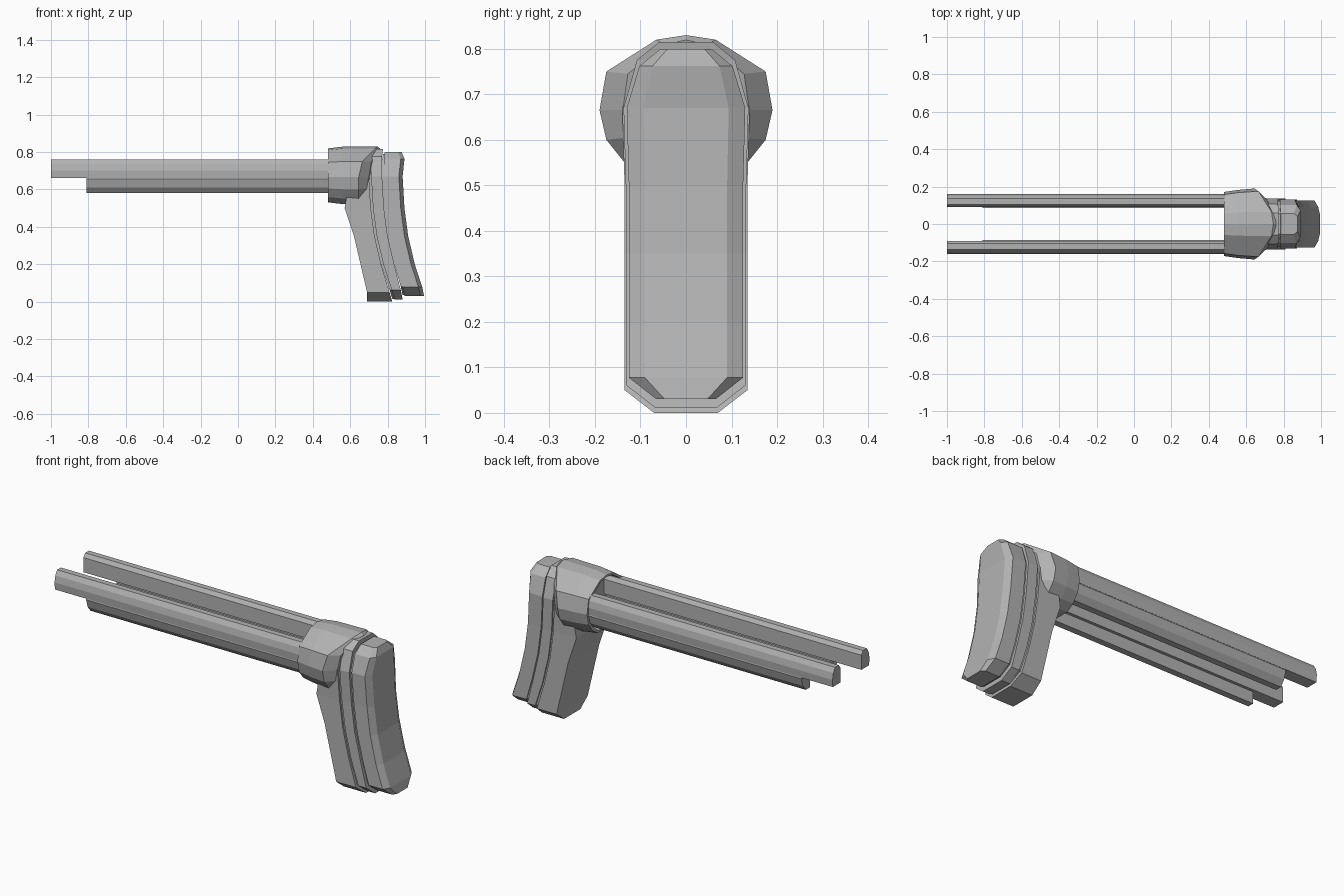
import bpy
import bmesh

default = bpy.data.objects.get("Cube")
if default:
    bpy.data.objects.remove(default)

grey = bpy.data.materials.new("mid_grey")
grey.use_nodes = True
grey.diffuse_color = (0.45, 0.45, 0.45, 1)
grey.node_tree.nodes["Principled BSDF"].inputs["Base Color"].default_value = (0.45, 0.45, 0.45, 1)


def loft(name, loops):
    """Skin a row of equal-sized closed loops and cap both ends."""
    bm = bmesh.new()
    rings = [[bm.verts.new(p) for p in loop] for loop in loops]
    n = len(rings[0])
    for a, b in zip(rings, rings[1:]):
        for i in range(n):
            j = (i + 1) % n
            bm.faces.new((a[i], a[j], b[j], b[i]))
    bm.faces.new(rings[0])
    bm.faces.new(rings[-1])
    bmesh.ops.recalc_face_normals(bm, faces=bm.faces)
    mesh = bpy.data.meshes.new(name)
    bm.to_mesh(mesh)
    bm.free()
    mesh.materials.append(grey)
    obj = bpy.data.objects.new(name, mesh)
    bpy.context.collection.objects.link(obj)
    return obj


# Curved butt: seam positions along x at each height
heights = (0.0, 0.05, 0.2, 0.35, 0.5, 0.67, 0.77, 0.81)
widths = (0.07, 0.135, 0.135, 0.135, 0.135, 0.14, 0.11, 0.06)
leading = (0.69, 0.69, 0.655, 0.62, 0.57, 0.6, 0.62, 0.64)
seam = (0.825, 0.81, 0.765, 0.73, 0.71, 0.70, 0.70, 0.70)
pad_seam = (0.88, 0.87, 0.835, 0.80, 0.78, 0.77, 0.77, 0.775)
trailing = (0.995, 0.985, 0.945, 0.91, 0.89, 0.88, 0.89, 0.875)


def slab(name, front, back, scale=1.0, bottom=0.0, top=0.81, bevel=0.0, gap=0.0):
    loops = []
    for z, w, f, b in zip(heights, widths, front, back):
        z = bottom + z * (top - bottom) / 0.81 if z < 0.1 or z > 0.7 else z
        w *= scale
        f += gap
        half = [(f, w), (b - bevel, w), (b, w * (0.72 if bevel else 0.98))]
        loops.append([(x, y, z) for x, y in half] + [(x, -y, z) for x, y in reversed(half)])
    return loft(name, loops)


slab("butt_body", leading, seam)
slab("groove_core", seam, [x + 0.012 for x in seam], 0.92, 0.015, 0.795)
slab("butt_plate", seam, pad_seam, 0.98, 0.012, 0.815, gap=0.012)
slab("pad_core", pad_seam, [x + 0.01 for x in pad_seam], 0.88, 0.035, 0.79)
slab("butt_pad", pad_seam, trailing, 0.93, 0.03, 0.80, bevel=0.02, gap=0.01)

# Faceted collar with a hollow front between the rods
outline = [(0.065, 0.82), (0.175, 0.75), (0.19, 0.665), (0.175, 0.60), (0.135, 0.55), (0.09, 0.52)]


def collar_loop(x, sy, sz, lean=0.0):
    def point(y, z):
        return (x + lean * max(0, z - 0.73), y * sy, 0.675 + (z - 0.675) * sz)
    return ([point(0, 0.83)] + [point(y, z) for y, z in outline]
            + [point(-y, z) for y, z in reversed(outline)])


loft("collar", [
    collar_loop(0.56, 0.8, 0.86),
    collar_loop(0.48, 0.8, 0.86),
    collar_loop(0.48, 0.9, 0.93),
    collar_loop(0.56, 0.96, 0.99),
    collar_loop(0.645, 1.0, 1.0, 1.0),
    collar_loop(0.70, 0.73, 0.93, 0.6),
])

# Paired rods: long upper bar and shorter lower rail on each side
upper = [(0.09, 0.66), (0.09, 0.74), (0.105, 0.76), (0.137, 0.76),
         (0.153, 0.735), (0.16, 0.70), (0.157, 0.66)]
lower = [(0.085, 0.58), (0.12, 0.58), (0.145, 0.61), (0.158, 0.655),
         (0.15, 0.675), (0.105, 0.675), (0.105, 0.645), (0.085, 0.645)]
for side, sign in (("left", 1), ("right", -1)):
    for part, profile, start in (("upper_bar", upper, -1.0), ("lower_rail", lower, -0.81)):
        loft(f"{part}_{side}", [[(x, sign * y, z) for y, z in profile] for x in (start, 0.6)])
